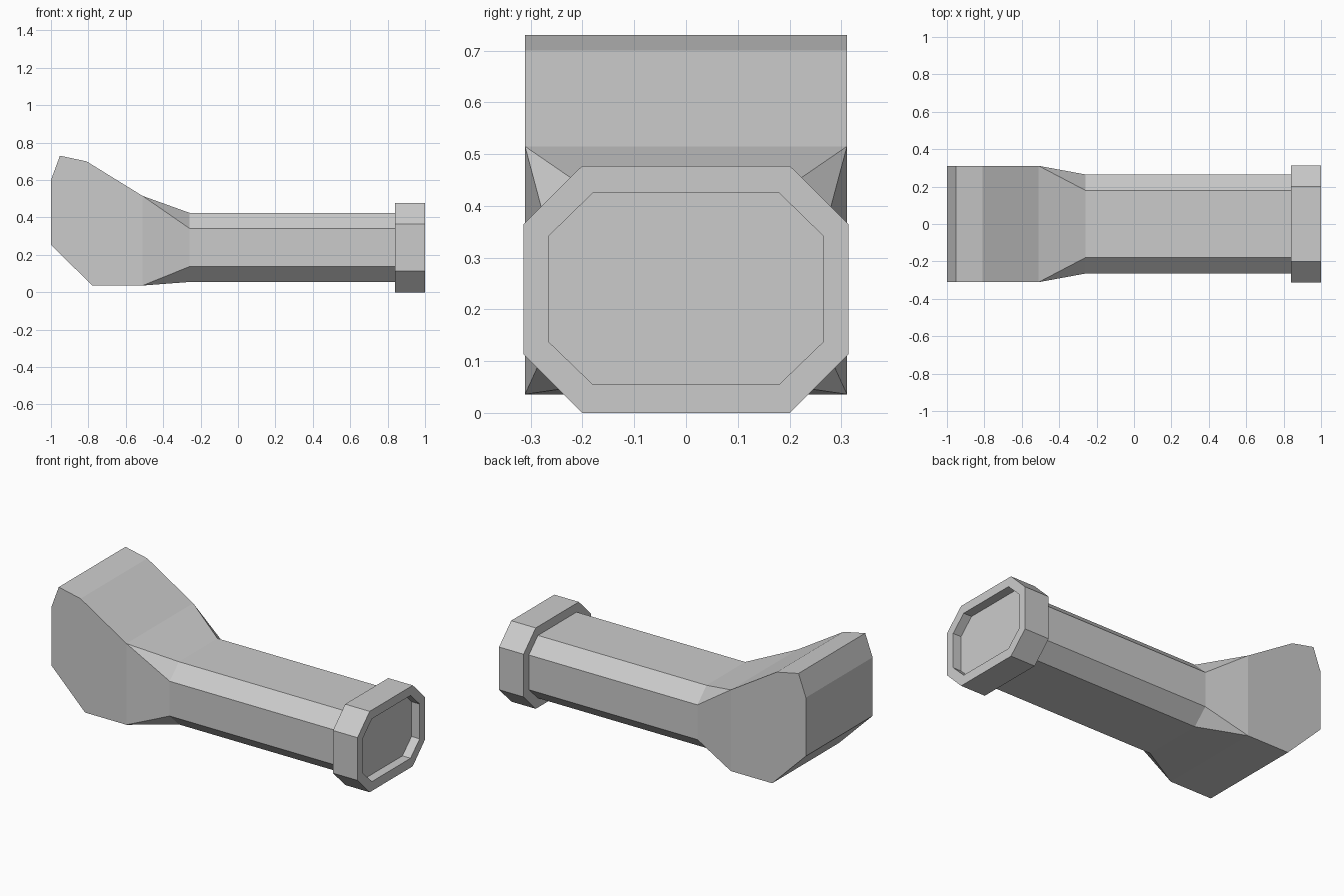
import bpy
import bmesh

cube = bpy.data.objects.get("Cube")
if cube:
    bpy.data.objects.remove(cube, do_unlink=True)

grey = bpy.data.materials.new("light_grey")
grey.use_nodes = True
colour = (0.6, 0.6, 0.6, 1)
grey.diffuse_color = colour
grey.node_tree.nodes["Principled BSDF"].inputs["Base Color"].default_value = colour


def octagon(bm, x, half_w, flat_w, z0, z1, z2, z3):
    """Ring of eight vertices, two per corner, in the plane at x."""
    points = [(-flat_w, z0), (flat_w, z0), (half_w, z1), (half_w, z2),
              (flat_w, z3), (-flat_w, z3), (-half_w, z2), (-half_w, z1)]
    return [bm.verts.new((x, y, z)) for y, z in points]


def bridge(bm, a, b):
    for i in range(len(a)):
        j = (i + 1) % len(a)
        bm.faces.new((a[i], a[j], b[j], b[i]))


def finish(bm, name):
    bmesh.ops.recalc_face_normals(bm, faces=bm.faces)
    mesh = bpy.data.meshes.new(name)
    bm.to_mesh(mesh)
    bm.free()
    mesh.materials.append(grey)
    obj = bpy.data.objects.new(name, mesh)
    bpy.context.collection.objects.link(obj)


TUBE = (0.265, 0.18, 0.055, 0.137, 0.342, 0.425)
RIM = (0.314, 0.201, 0, 0.113, 0.365, 0.477)
HEAD_HALF = 0.311

# Head: side profile from the lower neck corner round to the upper one
bm = bmesh.new()
profile = [(-0.51, 0.036), (-0.78, 0.036), (-1, 0.255), (-1, 0.6),
           (-0.952, 0.73), (-0.81, 0.7), (-0.51, 0.515)]
right, left = [[bm.verts.new((x, y, z)) for x, z in profile]
               for y in (-HEAD_HALF, HEAD_HALF)]
bm.faces.new(right)
bm.faces.new(left)
for i in range(len(profile) - 1):
    bm.faces.new((right[i], right[i + 1], left[i + 1], left[i]))

# Neck: each rectangle corner fans out to one chamfer of the handle
start = octagon(bm, -0.26, *TUBE)
corners = [left[0], left[-1], right[-1], right[0]]
for i, corner in enumerate(corners):
    a, b, c = (start[(2 * i + k) % 8] for k in (1, 2, 3))
    bm.faces.new((corner, a, b))
    bm.faces.new((corner, b, c, corners[(i + 1) % 4]))

# Handle, ending in the recessed floor inside the collar
end = octagon(bm, 0.947, *TUBE)
bridge(bm, start, end)
bm.faces.new(end)
finish(bm, "head_and_handle")

# Collar: an octagonal ring standing proud of the handle
bm = bmesh.new()
rings = [octagon(bm, x, *size) for x, size in
         ((0.84, TUBE), (0.84, RIM), (1, RIM), (1, TUBE))]
for i, ring in enumerate(rings):
    bridge(bm, ring, rings[(i + 1) % 4])
finish(bm, "end_collar")
